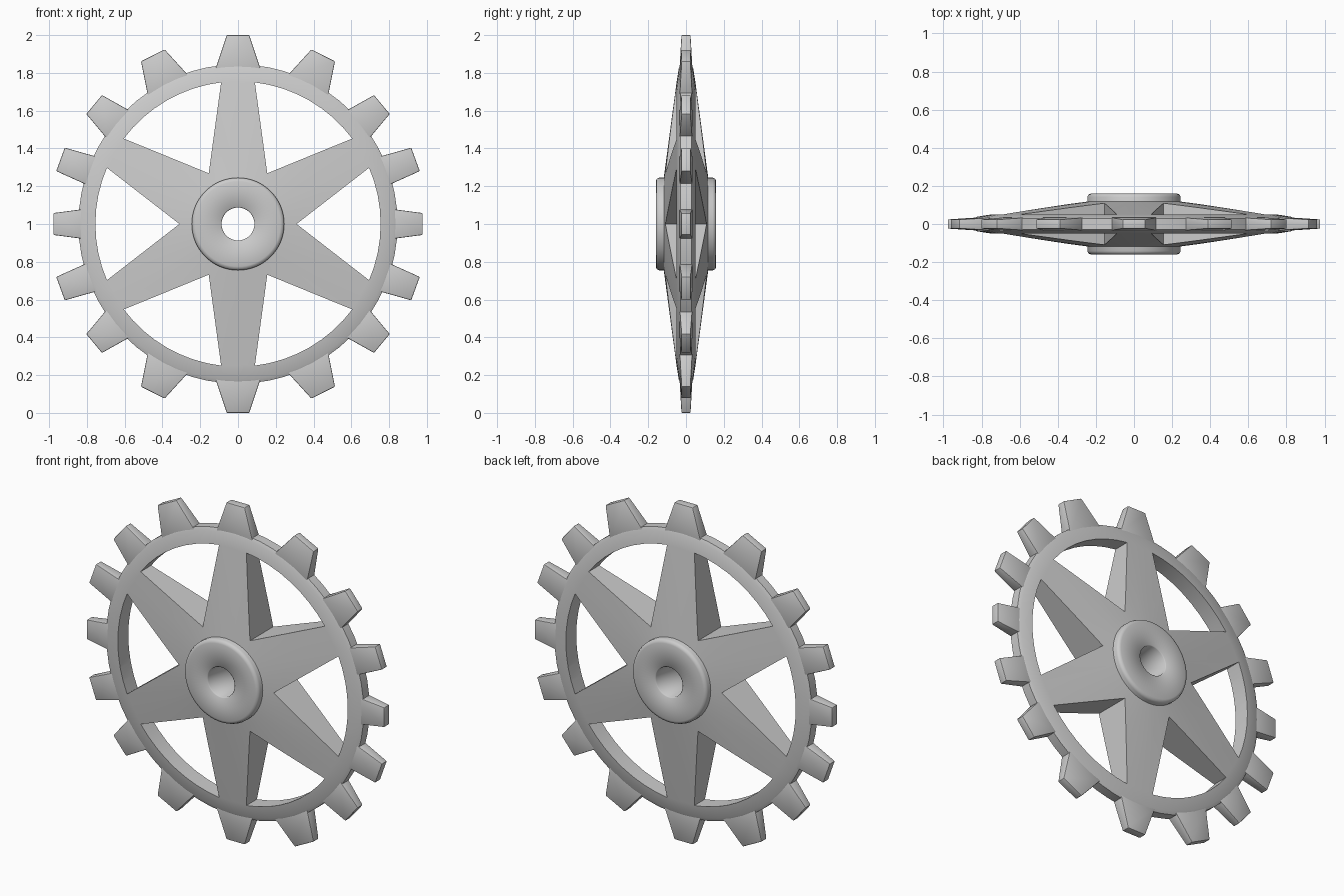
import bpy
import bmesh
from math import sin, cos, pi, radians

SEGMENTS = 64
CENTRE_Z = 1.0

if "Cube" in bpy.data.objects:
    bpy.data.objects.remove(bpy.data.objects["Cube"], do_unlink=True)


def polar(r, a, y, side=0.0):
    """Point at radius r, angle a from the top, offset sideways along the tangent."""
    return (r * sin(a) + side * cos(a), y, CENTRE_Z + r * cos(a) - side * sin(a))


def finish(name, bm):
    bmesh.ops.recalc_face_normals(bm, faces=bm.faces)
    mesh = bpy.data.meshes.new(name)
    bm.to_mesh(mesh)
    bm.free()
    obj = bpy.data.objects.new(name, mesh)
    bpy.context.collection.objects.link(obj)
    return obj


def activate(obj):
    bpy.ops.object.select_all(action='DESELECT')
    obj.select_set(True)
    bpy.context.view_layer.objects.active = obj


def smooth(obj, angle=30):
    activate(obj)
    bpy.ops.object.shade_smooth_by_angle(angle=radians(angle))


def lathe(name, half_profile):
    """Closed ring turned about the y axle, mirrored front to back."""
    profile = half_profile + [(r, -y) for r, y in reversed(half_profile)]
    bm = bmesh.new()
    rings = [[bm.verts.new(polar(r, 2 * pi * i / SEGMENTS, y)) for r, y in profile]
             for i in range(SEGMENTS)]
    n = len(profile)
    for i, ring in enumerate(rings):
        nxt = rings[(i + 1) % SEGMENTS]
        for j in range(n):
            k = (j + 1) % n
            bm.faces.new((ring[j], ring[k], nxt[k], nxt[j]))
    return finish(name, bm)


def prism(bm, front, back):
    f = [bm.verts.new(p) for p in front]
    b = [bm.verts.new(p) for p in back]
    bm.faces.new(f)
    bm.faces.new(b[::-1])
    for i in range(len(f)):
        j = (i + 1) % len(f)
        bm.faces.new((f[i], b[i], b[j], f[j]))


# Tapering wheel disc
wheel = lathe("spoked_wheel", [(0.20, 0.124), (0.25, 0.117), (0.75, 0.05),
                               (0.825, 0.038), (0.845, 0.028)])

# Six openings that leave the spokes
bm = bmesh.new()
half_angle = radians(23.2)
steps = 8
for i in range(6):
    mid = radians(30 + 60 * i)

    def outline(y):
        arc = [polar(0.755, mid + half_angle * (2 * k / steps - 1), y)
               for k in range(steps + 1)]
        return [polar(0.31, mid, y)] + arc

    prism(bm, outline(-0.3), outline(0.3))
cutter = finish("window_cutter", bm)
cutter.hide_render = True
activate(wheel)
cut = wheel.modifiers.new("windows", 'BOOLEAN')
cut.operation = 'DIFFERENCE'
cut.solver = 'EXACT'
cut.object = cutter
bpy.ops.object.modifier_apply(modifier=cut.name)
bpy.data.objects.remove(cutter, do_unlink=True)
smooth(wheel)

# Hub with axle bore
hub = lathe("hub", [(0.087, 0.155), (0.092, 0.16), (0.225, 0.16),
                    (0.239, 0.155), (0.245, 0.142)])
smooth(hub, 50)

# Teeth of one quadrant: angle, tip radius, half width at base and tip
TEETH = [(0, 1.0, 0.115, 0.06), (26.8, 1.0, 0.115, 0.07),
         (50.3, 0.99, 0.09, 0.065), (70, 1.0, 0.072, 0.066),
         (90, 0.977, 0.072, 0.058)]


def add_tooth(name, angle, tip, base_half, tip_half):
    bm = bmesh.new()

    def section(r, half, depth):
        return [polar(r, angle, y, s) for s, y in
                ((-half, -depth), (half, -depth), (half, depth), (-half, depth))]

    prism(bm, section(0.81, base_half + 0.008, 0.035), section(tip, tip_half, 0.024))
    tooth = finish(name, bm)
    activate(tooth)
    bevel = tooth.modifiers.new("soft_edges", 'BEVEL')
    bevel.width = 0.005
    bevel.segments = 2
    bpy.ops.object.modifier_apply(modifier=bevel.name)
    smooth(tooth)


# Mirror the quadrant around the rim
count = 0
for degrees, *size in TEETH:
    angles = {d % 360 for d in (degrees, -degrees, 180 - degrees, 180 + degrees)}
    for a in sorted(angles):
        count += 1
        add_tooth(f"tooth_{count}", radians(a), *size)
